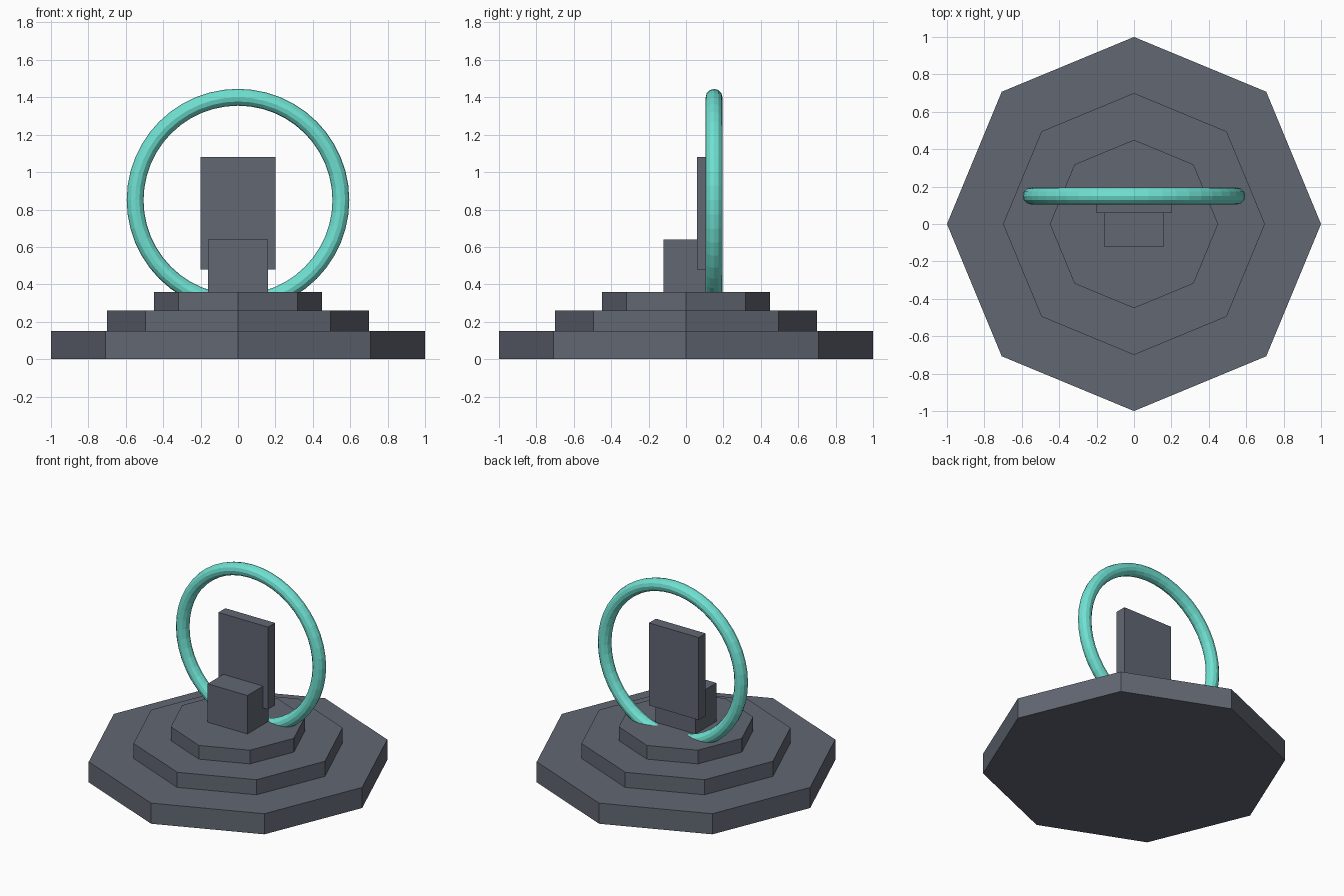
import bpy
from math import radians

cube = bpy.data.objects.get("Cube")
if cube:
    bpy.data.objects.remove(cube, do_unlink=True)


def material(name, colour):
    mat = bpy.data.materials.new(name)
    mat.use_nodes = True
    mat.diffuse_color = colour
    mat.node_tree.nodes["Principled BSDF"].inputs["Base Color"].default_value = colour
    return mat


slate = material("slate stone", (0.12, 0.135, 0.17, 1))
turquoise = material("turquoise", (0.16, 0.75, 0.64, 1))


def finish(name, mat):
    obj = bpy.context.object
    obj.name = name
    obj.data.materials.append(mat)
    return obj


def tier(name, radius, bottom, top):
    bpy.ops.mesh.primitive_cylinder_add(
        vertices=8, radius=radius, depth=top - bottom,
        location=(0, 0, (bottom + top) / 2))
    finish(name, slate)


def block(name, size, centre):
    bpy.ops.mesh.primitive_cube_add(size=1, location=centre)
    finish(name, slate).scale = size


# Stepped octagonal dais
tier("lower_step", 1.0, 0, 0.15)
tier("middle_step", 0.7, 0.15, 0.26)
tier("upper_step", 0.45, 0.26, 0.36)

# Seat and floating backrest
block("seat", (0.32, 0.24, 0.28), (0, 0, 0.50))
block("backrest", (0.40, 0.08, 0.60), (0, 0.10, 0.78))

# Upright ring behind the seat, sunk into the dais
bpy.ops.mesh.primitive_torus_add(
    major_radius=0.55, minor_radius=0.045, major_segments=48, minor_segments=12,
    location=(0, 0.15, 0.85), rotation=(radians(90), 0, 0))
finish("halo_ring", turquoise)
